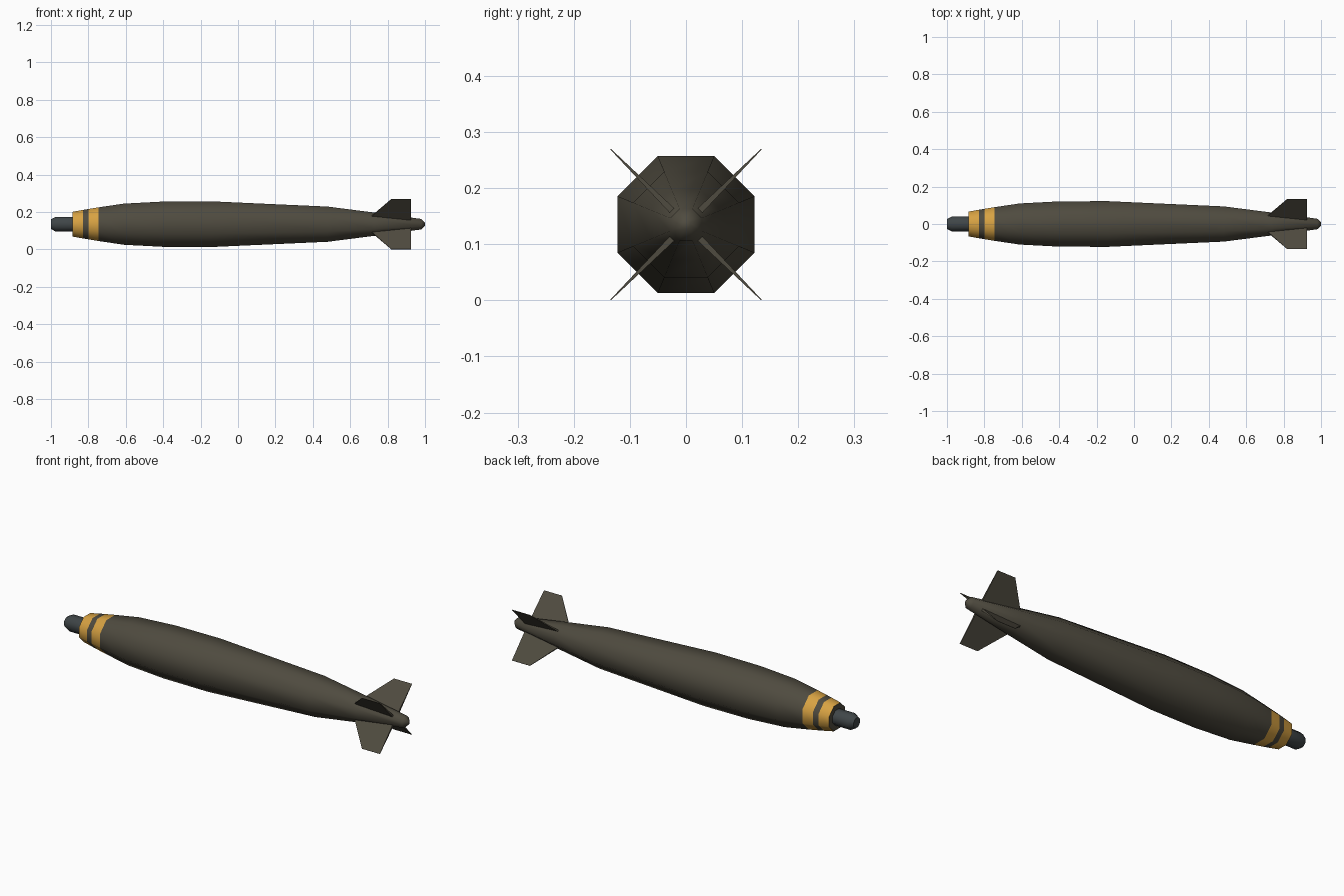
import bpy, bmesh, math
from mathutils import Matrix

if "Cube" in bpy.data.objects:
    bpy.data.objects.remove(bpy.data.objects["Cube"])

CZ = 0.135   # height of the long axis
SIDES = 8


def material(name, rgb):
    m = bpy.data.materials.new(name)
    m.diffuse_color = (*rgb, 1)
    m.use_nodes = True
    m.node_tree.nodes["Principled BSDF"].inputs["Base Color"].default_value = m.diffuse_color
    return m


olive = material("olive_drab", (0.078, 0.070, 0.050))
yellow = material("band_yellow", (0.68, 0.36, 0.055))
slate = material("slate_metal", (0.050, 0.060, 0.064))


def finish(name, bm, mats, angle):
    bmesh.ops.recalc_face_normals(bm, faces=bm.faces)
    me = bpy.data.meshes.new(name)
    bm.to_mesh(me)
    bm.free()
    for m in mats:
        me.materials.append(m)
    ob = bpy.data.objects.new(name, me)
    bpy.context.collection.objects.link(ob)
    bpy.ops.object.select_all(action='DESELECT')
    ob.select_set(True)
    bpy.context.view_layer.objects.active = ob
    bpy.ops.object.shade_smooth_by_angle(angle=math.radians(angle))
    return ob


def lathe_x(profile):
    """Octagonal tube along x; profile holds (x, distance to flat side)."""
    bm = bmesh.new()
    rings = []
    for x, apothem in profile:
        r = apothem / math.cos(math.pi / SIDES)
        rings.append([bm.verts.new((x, r * math.cos(a), CZ + r * math.sin(a)))
                      for a in (2 * math.pi * (i + 0.5) / SIDES for i in range(SIDES))])
    for p, q in zip(rings, rings[1:]):
        for i in range(SIDES):
            j = (i + 1) % SIDES
            bm.faces.new((p[i], p[j], q[j], q[i]))
    bm.faces.new(rings[0])
    bm.faces.new(rings[-1])
    return bm


# Body with extra rings where the painted bands start and stop
bm = lathe_x([(-0.885, 0.066), (-0.83, 0.076), (-0.80, 0.081), (-0.745, 0.090),
              (-0.61, 0.110), (-0.40, 0.121), (-0.14, 0.122), (0.48, 0.094),
              (0.73, 0.062), (0.98, 0.028), (1.0, 0.008)])
for f in bm.faces:
    x = f.calc_center_median().x
    if -0.884 < x < -0.83 or -0.80 < x < -0.745:
        f.material_index = 1
finish("body", bm, [olive, yellow], 60)

# Nose plug
bm = lathe_x([(-1.0, 0.026), (-0.975, 0.039), (-0.88, 0.039)])
finish("nose_plug", bm, [slate], 60)

# Four tapered tail fins on the diagonals: (x, radius, half thickness)
outline = [(0.71, 0.055, 0.004), (0.82, 0.190, 0.0008),
           (0.925, 0.190, 0.0008), (0.925, 0.025, 0.006)]
for k in range(4):
    bm = bmesh.new()
    a = [bm.verts.new((x, t, r)) for x, r, t in outline]
    b = [bm.verts.new((x, -t, r)) for x, r, t in outline]
    bm.faces.new(a)
    bm.faces.new(b)
    for i in range(4):
        j = (i + 1) % 4
        bm.faces.new((a[i], a[j], b[j], b[i]))
    bmesh.ops.transform(bm, verts=bm.verts, matrix=Matrix.Translation((0, 0, CZ))
                        @ Matrix.Rotation(math.radians(45 + 90 * k), 4, 'X'))
    finish(f"tail_fin_{k + 1}", bm, [olive], 30)
